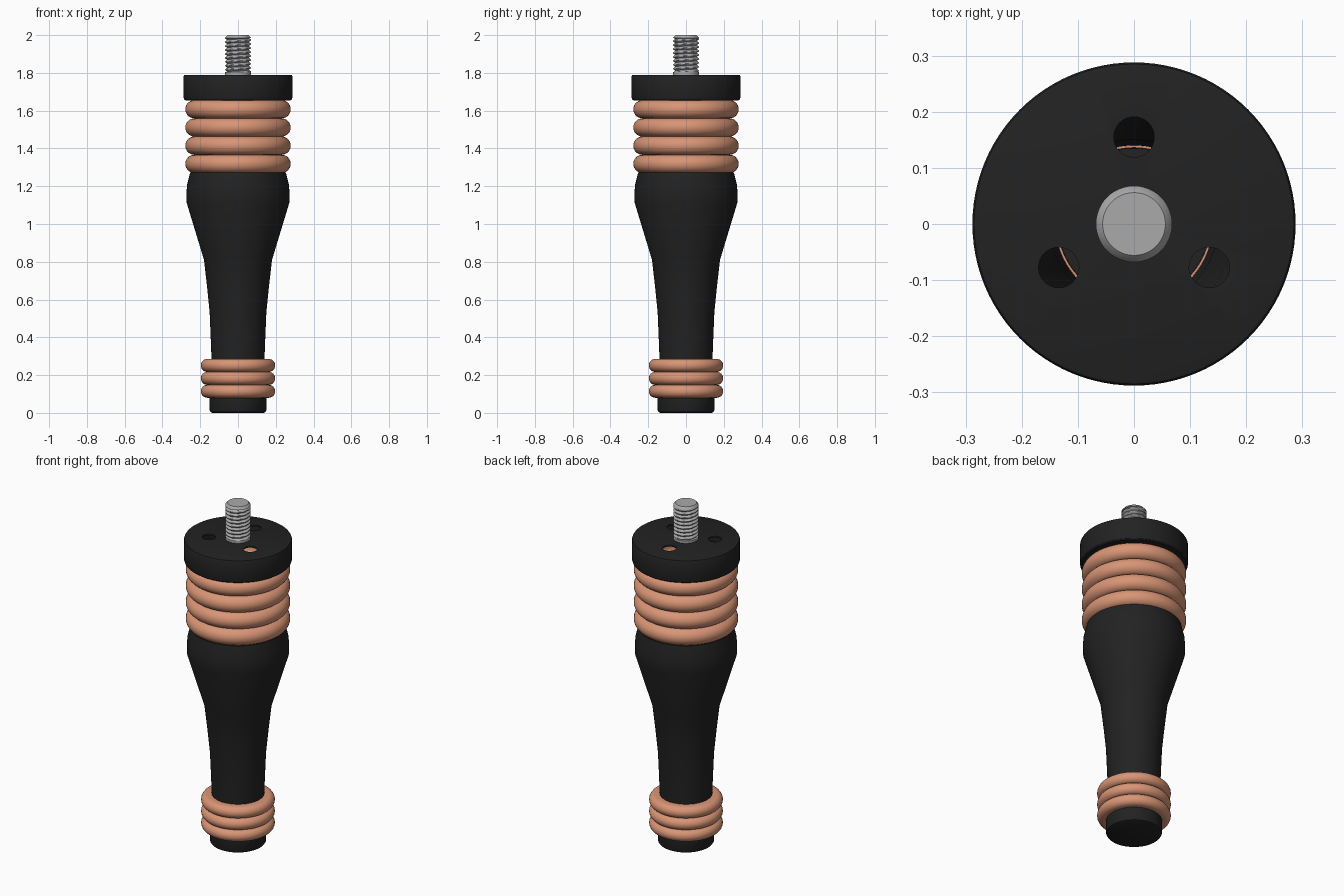
import bpy, bmesh, math

cube = bpy.data.objects.get("Cube")
if cube:
    bpy.data.objects.remove(cube, do_unlink=True)


def material(name, rgb, metallic=0.0):
    m = bpy.data.materials.new(name)
    m.use_nodes = True
    m.diffuse_color = (*rgb, 1)
    bsdf = m.node_tree.nodes["Principled BSDF"]
    bsdf.inputs["Base Color"].default_value = (*rgb, 1)
    bsdf.inputs["Roughness"].default_value = 0.5
    return m


BLACK = material("matte black", (0.016, 0.016, 0.016))
COPPER = material("copper", (0.69, 0.30, 0.18))
STEEL = material("steel grey", (0.40, 0.40, 0.41))


def lathe(name, profile, mat, closed=False, segments=96, radius=None):
    """Revolve (r, z) points about z; r = 0 makes a pole.
    radius(r, z, angle) may vary the radius around the turn."""
    bm = bmesh.new()
    rings = []
    for r, z in profile:
        if r == 0:
            rings.append([bm.verts.new((0, 0, z))] * segments)
            continue
        ring = []
        for i in range(segments):
            a = math.tau * i / segments
            q = radius(r, z, a) if radius else r
            ring.append(bm.verts.new((q * math.cos(a), q * math.sin(a), z)))
        rings.append(ring)
    pairs = list(zip(rings, rings[1:]))
    if closed:
        pairs.append((rings[-1], rings[0]))
    for low, high in pairs:
        for i in range(segments):
            j = (i + 1) % segments
            corners = dict.fromkeys((low[i], low[j], high[j], high[i]))
            bm.faces.new(list(corners))
    bmesh.ops.recalc_face_normals(bm, faces=bm.faces)
    mesh = bpy.data.meshes.new(name)
    bm.to_mesh(mesh)
    bm.free()
    mesh.materials.append(mat)
    obj = bpy.data.objects.new(name, mesh)
    bpy.context.collection.objects.link(obj)
    return obj


def smooth(obj, degrees=32):
    bpy.ops.object.select_all(action='DESELECT')
    obj.select_set(True)
    bpy.context.view_layer.objects.active = obj
    bpy.ops.object.shade_smooth_by_angle(angle=math.radians(degrees))


def arc(r, z, radius, start, end, steps):
    """Points on an arc, angles in degrees."""
    angles = [math.radians(start + (end - start) * k / steps) for k in range(steps + 1)]
    return [(r + radius * math.cos(a), z + radius * math.sin(a)) for a in angles]


# Foot
smooth(lathe("foot", [(0, 0), (0.137, 0), (0.146, 0.005), (0.15, 0.013),
                      (0.15, 0.08), (0, 0.08)], BLACK))

# Hollow tapered body
smooth(lathe("body", [(0.135, 0.08), (0.14, 0.28), (0.145, 0.41), (0.15, 0.53),
                      (0.163, 0.66), (0.18, 0.81), (0.272, 1.113), (0.273, 1.16),
                      (0.27, 1.205), (0.254, 1.272), (0.23, 1.274)], BLACK))

# Three lower rings
pitch = 0.0685
for n in range(3):
    z = 0.08 + pitch * (n + 0.5)
    half = pitch / 2
    profile = [(0.136, z - half)] + arc(0.197 - half, z, half, -90, 90, 12) + [(0.136, z + half)]
    smooth(lathe(f"lower_ring_{n + 1}", profile, COPPER))

# Four upper rings
pitch = 0.0965
for n in range(4):
    z = 1.27 + pitch * (n + 0.5)
    half = pitch / 2
    smooth(lathe(f"upper_ring_{n + 1}", arc(0.279 - half, z, half, -90, 90, 14), COPPER))

# Hollow top cap with three screw holes
cap = lathe("top_cap", [(0, 1.79), (0.28, 1.79), (0.285, 1.788), (0.288, 1.782),
                        (0.288, 1.668), (0.285, 1.66), (0.278, 1.655),
                        (0.22, 1.655), (0.22, 1.665), (0.27, 1.665),
                        (0.27, 1.782), (0, 1.782)], BLACK)
for angle in (90, 210, 330):
    a = math.radians(angle)
    cutter = lathe("hole_cutter", [(0, 1.74), (0.036, 1.74), (0.036, 1.85), (0, 1.85)],
                   BLACK, segments=32)
    cutter.location = (0.155 * math.cos(a), 0.155 * math.sin(a), 0)
    cutter.hide_render = True
    cut = cap.modifiers.new("hole", 'BOOLEAN')
    cut.operation = 'DIFFERENCE'
    cut.solver = 'EXACT'
    cut.object = cutter
    bpy.context.view_layer.objects.active = cap
    bpy.ops.object.modifier_apply(modifier=cut.name)
    bpy.data.objects.remove(cutter, do_unlink=True)
smooth(cap)

# Threaded stud with a helical groove
THREAD = 0.021


def thread(r, z, a):
    if not 1.805 < z < 1.985:
        return r
    wave = (z / THREAD - a / math.tau) % 1
    return r - 0.011 * max(0, 1 - abs(wave - 0.5) * 2.6)


rows = 84
stud = [(0, 1.785), (0.068, 1.785)]
stud += [(0.068, 1.79 + 0.195 * k / rows) for k in range(rows + 1)]
stud += [(0.067, 1.988), (0.056, 2.0), (0, 2.0)]
smooth(lathe("threaded_stud", stud, STEEL, segments=48, radius=thread), 40)
